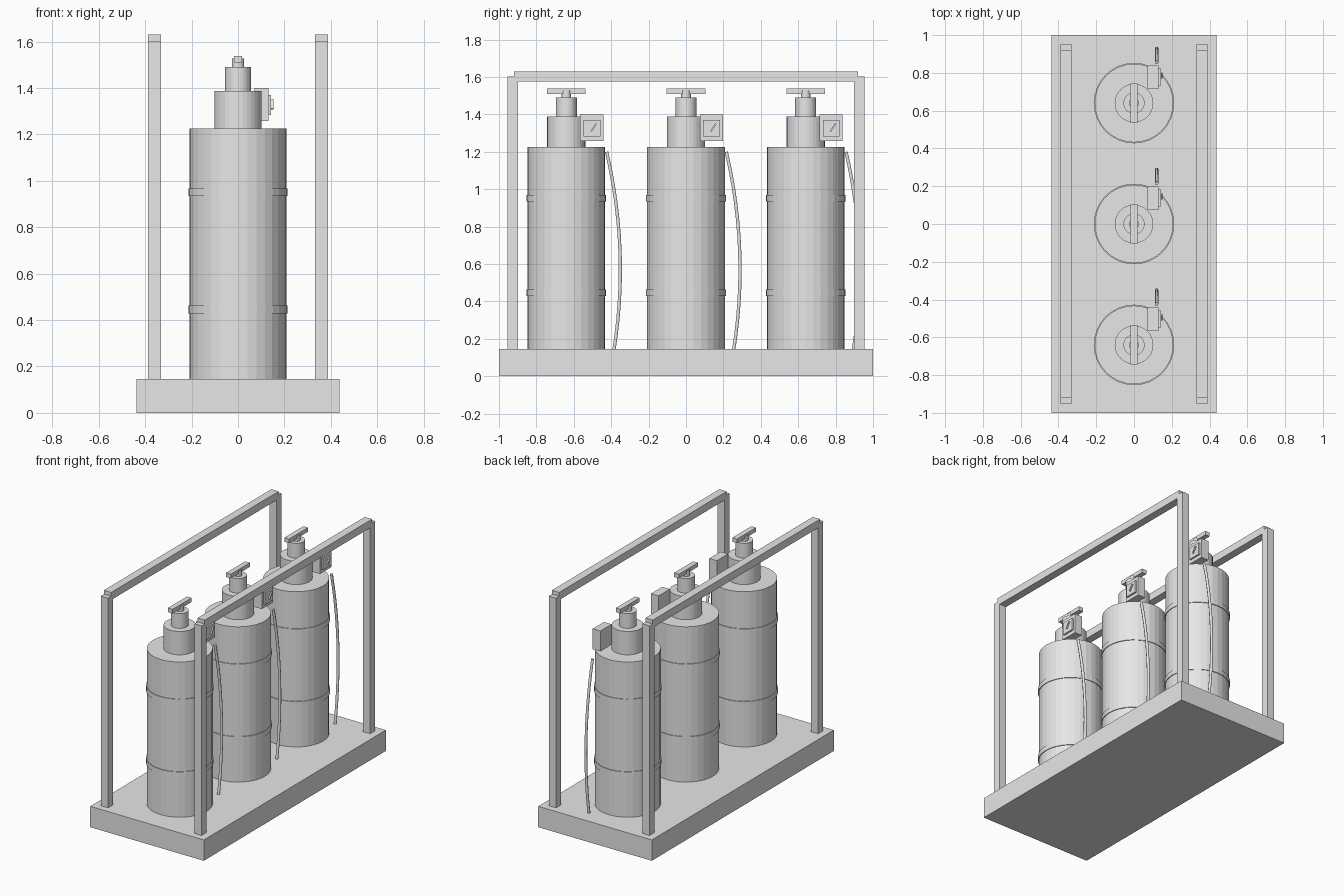
import bpy
from math import radians

if "Cube" in bpy.data.objects:
    bpy.data.objects.remove(bpy.data.objects["Cube"], do_unlink=True)

GREY = (0.8, 0.8, 0.8, 1)
grey = bpy.data.materials.new("plain_grey")
grey.use_nodes = True
grey.diffuse_color = GREY
grey.node_tree.nodes["Principled BSDF"].inputs["Base Color"].default_value = GREY


def box(name, x, y, z, tilt=0):
    """Box from (min, max) ranges, optionally tilted about x."""
    bpy.ops.mesh.primitive_cube_add(size=1)
    ob = bpy.context.object
    ob.name = name
    ob.location = [(a + b) / 2 for a, b in (x, y, z)]
    ob.scale = [b - a for a, b in (x, y, z)]
    ob.rotation_euler.x = radians(tilt)
    ob.data.materials.append(grey)
    return ob


def drum(name, y, radius, z0, z1):
    """Upright faceted cylinder between two heights."""
    bpy.ops.mesh.primitive_cylinder_add(
        vertices=32, radius=radius, depth=z1 - z0, location=(0, y, (z0 + z1) / 2))
    ob = bpy.context.object
    ob.name = name
    ob.data.materials.append(grey)
    return ob


def hose(name, x, y):
    """Bowed hose beside a tank, running down into the base."""
    curve = bpy.data.curves.new(name, "CURVE")
    curve.dimensions = "3D"
    curve.bevel_depth = 0.01
    curve.bevel_resolution = 1
    curve.use_fill_caps = True
    spline = curve.splines.new("POLY")
    steps = 12
    spline.points.add(steps)
    for i, point in enumerate(spline.points):
        z = 1.2 + (0.12 - 1.2) * i / steps
        point.co = (x, y + 0.289 - 0.185 * (z - 0.57) ** 2, z, 1)
    curve.materials.append(grey)
    ob = bpy.data.objects.new(name, curve)
    bpy.context.collection.objects.link(ob)


# Base slab
BASE_TOP = 0.145
box("base", (-0.437, 0.437), (-1, 1), (0, BASE_TOP))

# Side frames: two posts and a rail on each side
for side, sx in (("left", 0.36), ("right", -0.36)):
    span = (sx - 0.028, sx + 0.028)
    for end, py in (("front", -0.926), ("back", 0.926)):
        box(f"{side}_{end}_post", span, (py - 0.028, py + 0.028), (BASE_TOP, 1.603))
    box(f"{side}_rail", span, (-0.92, 0.92), (1.577, 1.63))

# Tanks with valve, gauge and hose
for n, y in enumerate((-0.64, 0, 0.64), 1):
    drum(f"tank_{n}", y, 0.208, BASE_TOP, 1.225)
    for level, z in (("lower", 0.446), ("upper", 0.951)):
        drum(f"tank_{n}_{level}_band", y, 0.213, z - 0.017, z + 0.017)
    drum(f"tank_{n}_neck", y, 0.102, 1.225, 1.388)
    drum(f"tank_{n}_valve", y, 0.056, 1.388, 1.49)
    drum(f"tank_{n}_stem", y, 0.026, 1.49, 1.528)
    box(f"tank_{n}_handle", (-0.018, 0.018), (y - 0.104, y + 0.104), (1.51, 1.539))
    box(f"tank_{n}_gauge", (0.072, 0.131), (y + 0.074, y + 0.198), (1.258, 1.4))
    box(f"tank_{n}_gauge_face", (0.131, 0.143), (y + 0.092, y + 0.182), (1.283, 1.37))
    box(f"tank_{n}_gauge_needle", (0.143, 0.152), (y + 0.142, y + 0.15),
        (1.305, 1.355), tilt=-33)
    hose(f"tank_{n}_hose", 0.12, y)
